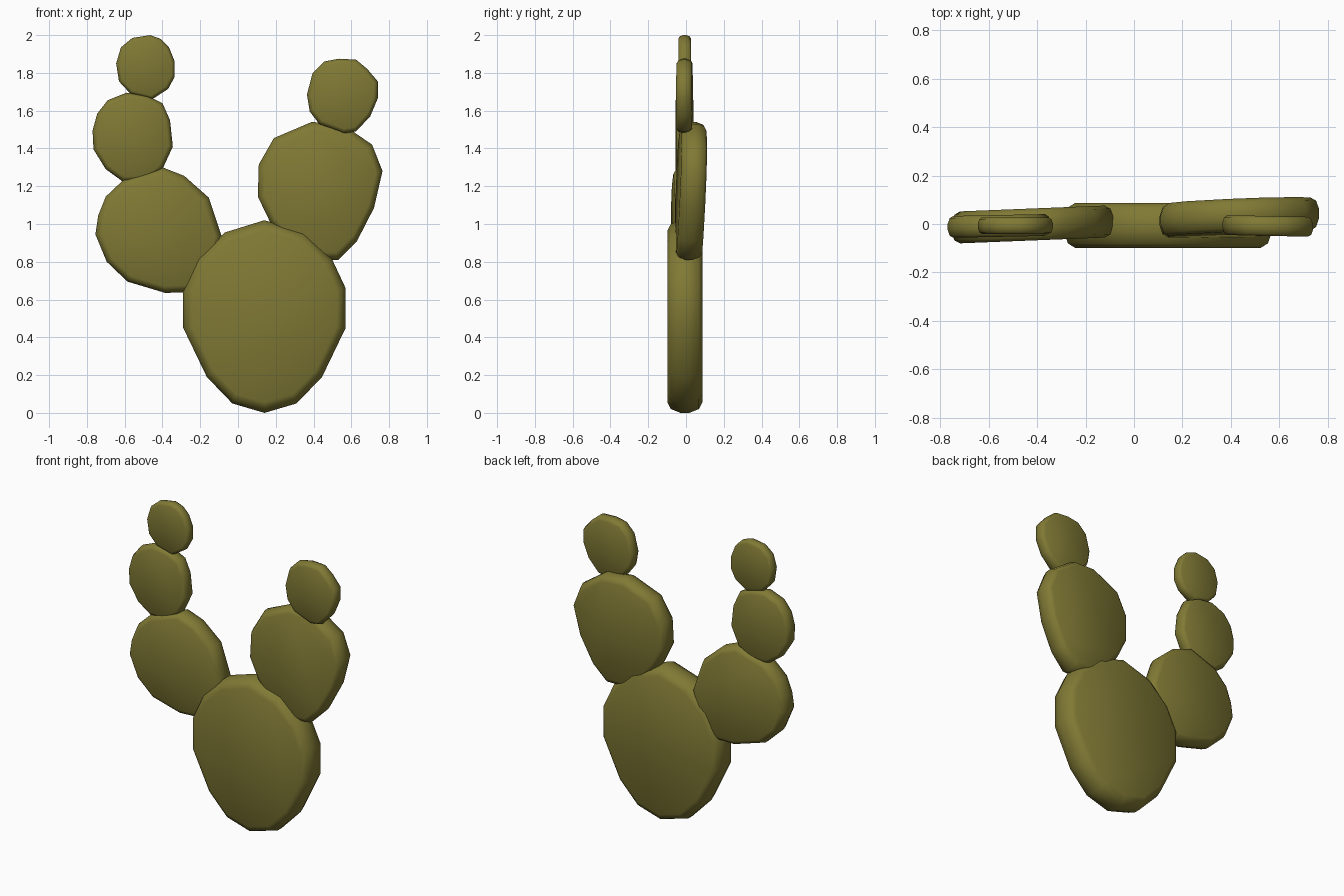
import bpy, bmesh

green = bpy.data.materials.new("olive green")
green.diffuse_color = (0.216, 0.192, 0.035, 1)


def pad(name, outline, y, half, slope_x=0.0, slope_z=0.0):
    """Flat cactus pad: an (x, z) outline with a rounded rim, leaning slightly in y."""
    xs, zs = [p[0] for p in outline], [p[1] for p in outline]
    cx, cz = (min(xs) + max(xs)) / 2, (min(zs) + max(zs)) / 2
    radius = (max(xs) - min(xs) + max(zs) - min(zs)) / 4
    # rim section: share of half thickness, inward step
    section = [(-1, 0.55), (-0.8, 0.2), (-0.25, 0), (0.25, 0), (0.8, 0.2), (1, 0.55)]
    bm = bmesh.new()
    rings = []
    for depth, inset in section:
        s = 1 - inset * half / radius
        rings.append([bm.verts.new((cx + (x - cx) * s,
                                    y + depth * half + slope_x * (x - cx) * s + slope_z * (z - cz) * s,
                                    cz + (z - cz) * s)) for x, z in outline])
    n = len(outline)
    for a, b in zip(rings, rings[1:]):
        for i in range(n):
            j = (i + 1) % n
            bm.faces.new((a[i], a[j], b[j], b[i]))
    bm.faces.new(rings[0][::-1])
    bm.faces.new(rings[-1])
    bmesh.ops.recalc_face_normals(bm, faces=bm.faces)
    for f in bm.faces:
        f.smooth = True
    mesh = bpy.data.meshes.new(name)
    bm.to_mesh(mesh)
    bm.free()
    mesh.materials.append(green)
    bpy.context.collection.objects.link(bpy.data.objects.new(name, mesh))


# Large base pad, mirrored about x = 0.14
half_outline = [(0.17, 0.05), (0.305, 0.19), (0.43, 0.45), (0.43, 0.66), (0.355, 0.82), (0.21, 0.955)]
pad("base_pad",
    [(0.14, 0)] + [(0.14 + x, z) for x, z in half_outline]
    + [(0.14, 1.02)] + [(0.14 - x, z) for x, z in reversed(half_outline)],
    -0.006, 0.0925)

# Left arm: three pads
pad("left_lower_pad",
    [(-0.585, 0.695), (-0.695, 0.80), (-0.755, 0.945), (-0.74, 1.045), (-0.70, 1.145),
     (-0.605, 1.235), (-0.40, 1.30), (-0.285, 1.255), (-0.155, 1.14), (-0.085, 0.93),
     (-0.13, 0.77), (-0.25, 0.64), (-0.385, 0.635)],
    -0.002, 0.066, 0.04)
pad("left_middle_pad",
    [(-0.59, 1.695), (-0.69, 1.655), (-0.745, 1.585), (-0.77, 1.495), (-0.765, 1.395),
     (-0.70, 1.29), (-0.61, 1.225), (-0.49, 1.225), (-0.40, 1.29), (-0.345, 1.41),
     (-0.36, 1.55), (-0.40, 1.64), (-0.48, 1.68)],
    -0.008, 0.045, 0.02)
pad("left_top_pad",
    [(-0.465, 2.0), (-0.56, 1.985), (-0.62, 1.935), (-0.645, 1.85), (-0.63, 1.755),
     (-0.57, 1.69), (-0.455, 1.66), (-0.37, 1.715), (-0.335, 1.78), (-0.335, 1.86),
     (-0.365, 1.935), (-0.41, 1.98)],
    -0.007, 0.034)

# Right arm: two pads
pad("right_lower_pad",
    [(0.39, 1.54), (0.19, 1.455), (0.11, 1.315), (0.105, 1.145), (0.17, 1.01),
     (0.29, 0.87), (0.41, 0.81), (0.53, 0.81), (0.63, 0.91), (0.72, 1.085),
     (0.765, 1.28), (0.71, 1.42), (0.55, 1.53)],
    0.026, 0.068, 0.04, 0.035)
pad("right_top_pad",
    [(0.535, 1.875), (0.455, 1.86), (0.395, 1.80), (0.365, 1.685), (0.38, 1.595),
     (0.43, 1.53), (0.56, 1.48), (0.625, 1.49), (0.70, 1.57), (0.74, 1.665),
     (0.74, 1.755), (0.685, 1.82), (0.625, 1.87)],
    -0.008, 0.041, -0.02)
